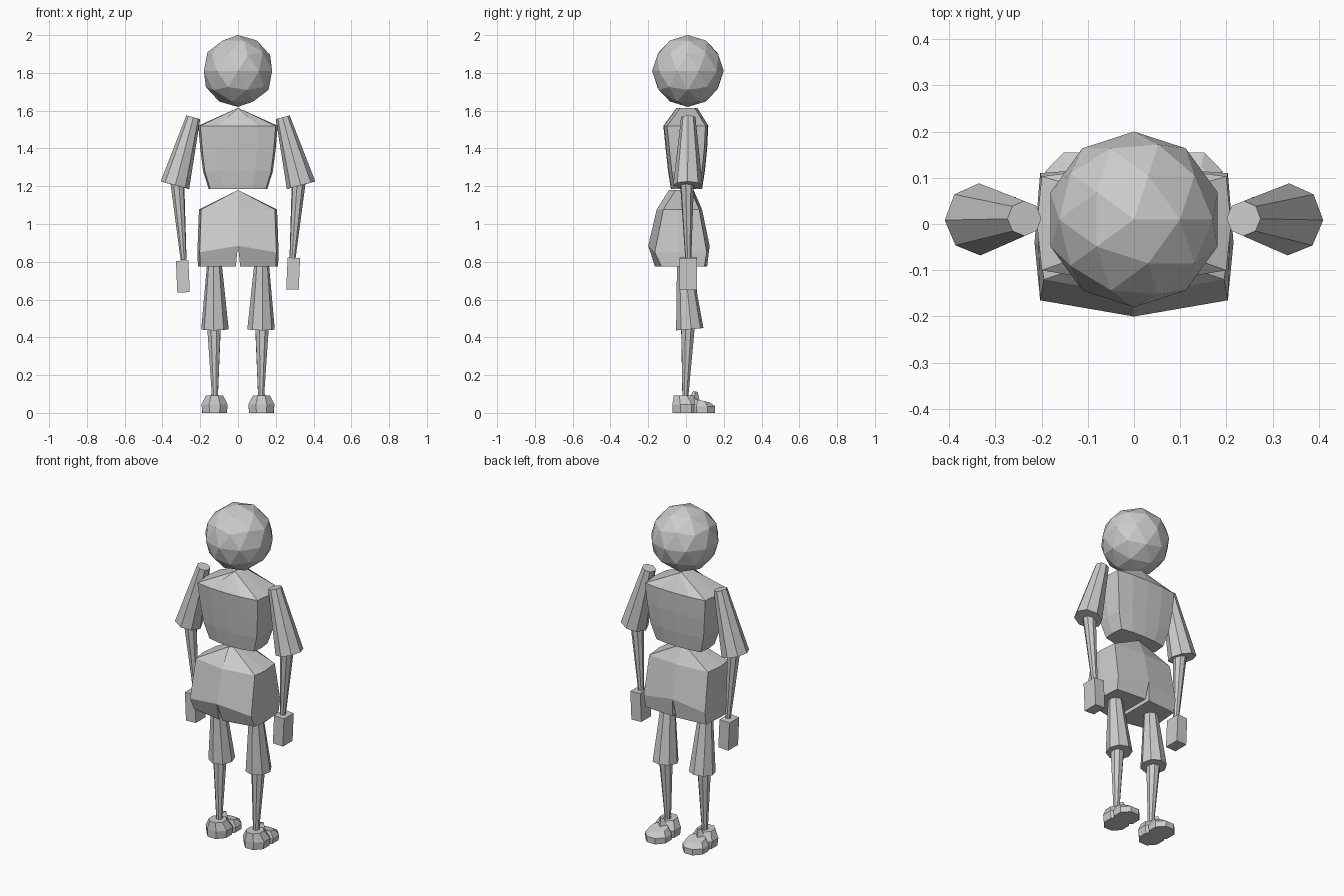
import bpy, bmesh, math
from mathutils import Vector

cube = bpy.data.objects.get("Cube")
if cube:
    bpy.data.objects.remove(cube)

grey = bpy.data.materials.new("plain grey")
grey.use_nodes = True
colour = (0.6, 0.6, 0.6, 1)
grey.diffuse_color = colour
grey.node_tree.nodes["Principled BSDF"].inputs["Base Color"].default_value = colour


def finish(name, bm):
    bmesh.ops.recalc_face_normals(bm, faces=bm.faces)
    mesh = bpy.data.meshes.new(name)
    bm.to_mesh(mesh)
    bm.free()
    mesh.materials.append(grey)
    obj = bpy.data.objects.new(name, mesh)
    bpy.context.collection.objects.link(obj)
    return obj


def limb(name, start, end, r1, r2, sides=8):
    """Tapered faceted limb between two joints."""
    a, b = Vector(start), Vector(end)
    bm = bmesh.new()
    bmesh.ops.create_cone(bm, cap_ends=True, segments=sides, radius1=r1,
                          radius2=r2, depth=(b - a).length)
    obj = finish(name, bm)
    obj.location = (a + b) / 2
    obj.rotation_euler = (b - a).to_track_quat('Z', 'Y').to_euler()
    return obj


def loft(name, rings, half=False):
    """Skin equal-length rings; a half shape is mirrored over x = 0."""
    bm = bmesh.new()
    rows = [[bm.verts.new(p) for p in ring] for ring in rings]
    n = len(rows[0])
    for lower, upper in zip(rows, rows[1:]):
        for i in range(n):
            j = (i + 1) % n
            bm.faces.new((lower[i], lower[j], upper[j], upper[i]))
    bm.faces.new(rows[0])
    bm.faces.new(rows[-1])
    if half:
        inner = [f for f in bm.faces if all(abs(v.co.x) < 1e-5 for v in f.verts)]
        bmesh.ops.delete(bm, geom=inner, context='FACES')
        bmesh.ops.remove_doubles(bm, verts=bm.verts, dist=1e-5)
        copy = bmesh.ops.duplicate(bm, geom=bm.verts[:] + bm.edges[:] + bm.faces[:])
        for v in copy["geom"]:
            if isinstance(v, bmesh.types.BMVert):
                v.co.x *= -1
        bmesh.ops.remove_doubles(bm, verts=bm.verts, dist=1e-5)
    return finish(name, bm)


# Head
bm = bmesh.new()
bmesh.ops.create_icosphere(bm, subdivisions=2, radius=0.19)
finish("head", bm).location = (0, 0.01, 1.81)


# Torso: bulging box closed by a ridge at the neck
def torso_ring(z, w, front, back):
    return [(0, front, z), (w * 0.5, front + 0.004, z), (w * 0.95, front + 0.02, z),
            (w, 0, z), (w * 0.95, back - 0.015, z), (w * 0.5, back - 0.003, z), (0, back, z)]


loft("torso", [torso_ring(*r) for r in (
    (1.185, 0.155, -0.08, 0.085), (1.28, 0.185, -0.095, 0.1),
    (1.4, 0.2, -0.108, 0.112), (1.52, 0.21, -0.12, 0.118),
    (1.615, 0, -0.05, 0.06))], half=True)


# Pelvis: angular box with a narrow notch between the legs
def pelvis_ring(z, w, front, back, inner=0.0, drop=0.0):
    return [(inner, front, z), (w, front + 0.035, z - drop), (w * 1.06, -0.04, z - drop),
            (w, back - 0.015, z - drop), (inner, back, z)]


loft("pelvis", [
    pelvis_ring(0.775, 0.2, -0.165, 0.112, inner=0.012),
    pelvis_ring(0.885, 0.203, -0.2, 0.125, drop=0.035),
    pelvis_ring(1.077, 0.195, -0.155, 0.085),
    pelvis_ring(1.18, 0, -0.09, 0.04)], half=True)

# Limbs, hands and feet for both sides
for side, s, dip in (("left", 1, 0.0), ("right", -1, 0.015)):
    limb(side + "_upper_arm", (s * 0.237, 0.012, 1.565), (s * 0.334, 0.01, 1.205), 0.038, 0.078)
    limb(side + "_forearm", (s * 0.322, 0.005, 1.23), (s * 0.288, 0.012, 0.81), 0.038, 0.016)
    limb(side + "_thigh", (s * 0.125, -0.01, 0.8), (s * 0.122, 0.02, 0.443), 0.038, 0.073)
    limb(side + "_shin", (s * 0.127, 0.01, 0.45), (s * 0.122, -0.004, 0.07), 0.038, 0.016)

    bm = bmesh.new()
    bmesh.ops.create_cube(bm, size=1)
    hand = finish(side + "_hand", bm)
    hand.scale = (0.066, 0.092, 0.168)
    hand.location = (s * 0.292, 0.012, 0.737 - dip)
    hand.rotation_euler = (0, math.radians(2.5 if s > 0 else -2.5), 0)

    # Foot: heel block, rounded toe and a small tongue
    def oval(z, cy, rx, ry, slope=0.0, n=8):
        ring = []
        for k in range(n):
            t = math.tau * (k + 0.5) / n
            c, d = math.cos(t) * 1.08, math.sin(t) * 1.08
            ring.append((s * 0.124 + rx * c, cy + ry * d, z - slope * d))
        return ring

    loft(side + "_heel", [oval(0, 0, 0.064, 0.072), oval(0.045, 0, 0.07, 0.072),
                          oval(0.092, -0.015, 0.045, 0.05)])
    loft(side + "_toe", [oval(0, 0.085, 0.066, 0.07), oval(0.035, 0.085, 0.068, 0.07),
                         oval(0.066, 0.08, 0.05, 0.045, slope=0.01)])
    limb(side + "_tongue", (s * 0.124, 0.04, 0.06), (s * 0.124, 0.05, 0.113), 0.035, 0.012, 4)
